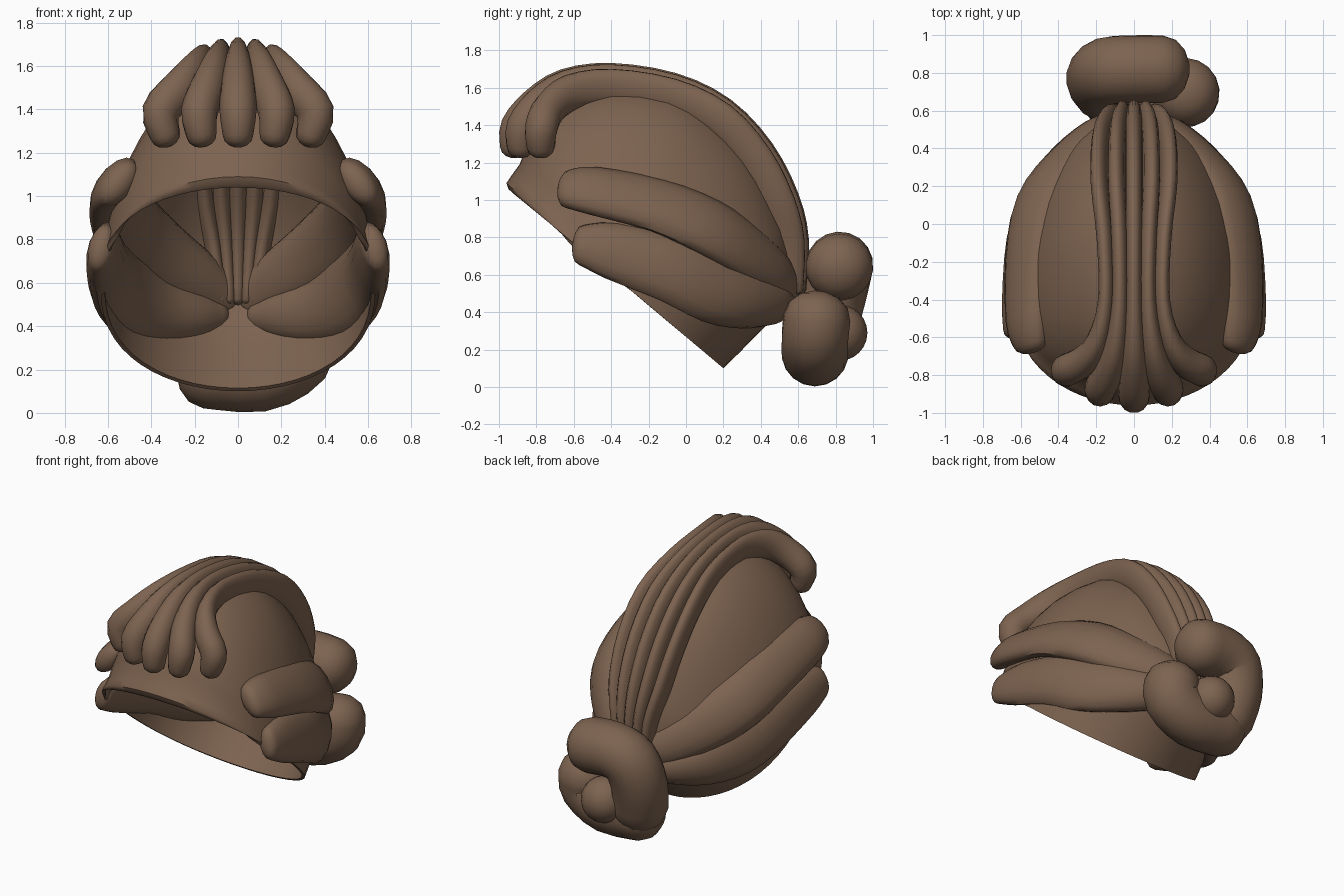
import bpy, bmesh, math
from mathutils import Vector

cube = bpy.data.objects.get("Cube")
if cube:
    bpy.data.objects.remove(cube, do_unlink=True)

CENTER = Vector((0, -0.37, 0.58))

brown = bpy.data.materials.new("hair_brown")
brown.use_nodes = True
color = (0.205, 0.125, 0.08, 1)
brown.diffuse_color = color
bsdf = brown.node_tree.nodes["Principled BSDF"]
bsdf.inputs["Base Color"].default_value = color
bsdf.inputs["Roughness"].default_value = 0.8


def finish(bm, name):
    """Turn a bmesh into a smooth brown object."""
    bmesh.ops.recalc_face_normals(bm, faces=bm.faces)
    mesh = bpy.data.meshes.new(name)
    bm.to_mesh(mesh)
    bm.free()
    mesh.materials.append(brown)
    obj = bpy.data.objects.new(name, mesh)
    bpy.context.collection.objects.link(obj)
    bpy.ops.object.select_all(action='DESELECT')
    obj.select_set(True)
    bpy.context.view_layer.objects.active = obj
    bpy.ops.object.shade_smooth_by_angle(angle=math.radians(50))


def spline(points, steps):
    """Sample a smooth curve through points of any dimension."""
    last = len(points) - 1
    out = []
    for i in range(last):
        quad = [points[max(0, min(last, i + o))] for o in (-1, 0, 1, 2)]
        for s in range(steps):
            t = s / steps
            out.append([0.5 * (2 * b + (c - a) * t + (2 * a - 5 * b + 4 * c - d) * t * t
                               + (3 * b - a - 3 * c + d) * t ** 3)
                        for a, b, c, d in zip(*quad)])
    out.append(list(points[-1]))
    return out


def lock(name, points, sides=14, steps=3):
    """Loft a round-ended lock of hair through (x, y, z, half width, half depth) points."""
    path = spline(points, steps)
    pos = [Vector(p[:3]) for p in path]
    rings = []
    for i, p in enumerate(path):
        tangent = (pos[min(i + 1, len(pos) - 1)] - pos[max(i - 1, 0)]).normalized()
        across = tangent.cross(pos[i] - CENTER).normalized()
        rings.append((pos[i], tangent, across, across.cross(tangent), p[3], p[4]))

    def cap(ring, sign):
        c, t, u, v, a, b = ring
        return [(c + t * sign * math.sin(w) * min(a, b) * 0.8, t, u, v, a * math.cos(w), b * math.cos(w))
                for w in (0.5, 0.95, 1.35)]

    rings = cap(rings[0], -1)[::-1] + rings + cap(rings[-1], 1)
    bm = bmesh.new()
    loops = []
    for c, t, u, v, a, b in rings:
        loops.append([bm.verts.new(c + u * a * math.cos(w) + v * b * math.sin(w))
                      for w in (math.tau * j / sides for j in range(sides))])
    for one, two in zip(loops, loops[1:]):
        for j in range(sides):
            k = (j + 1) % sides
            bm.faces.new((one[j], one[k], two[k], two[j]))
    bm.faces.new(loops[0])
    bm.faces.new(loops[-1])
    finish(bm, name)


# Scalp shell: a fan of half ellipses following the side profile, squarer at the brow
profile = [(-.93, 1.04), (-.96, 1.09), (-.89, 1.19), (-.82, 1.35), (-.66, 1.51), (-.4, 1.6), (-.08, 1.57),
           (.14, 1.45), (.34, 1.25), (.48, 1.0), (.57, .71), (.52, .45), (.39, .29), (.2, .1)]
bm = bmesh.new()
rows = []
SEGMENTS = 28
samples = spline(profile, 2)
for i, (y, z) in enumerate(samples):
    t = i / (len(samples) - 1)
    power = 0.75 + 0.35 * math.sin(math.pi * t) + 0.1 * t
    row = []
    for j in range(SEGMENTS + 1):
        phi = math.pi * j / SEGMENTS
        s = max(0, math.sin(phi)) ** power
        row.append(bm.verts.new((0.635 * math.cos(phi), CENTER.y + (y - CENTER.y) * s,
                                 CENTER.z + (z - CENTER.z) * s)))
    rows.append(row)
for one, two in zip(rows, rows[1:]):
    for j in range(SEGMENTS):
        bm.faces.new((one[j], one[j + 1], two[j + 1], two[j]))
bmesh.ops.remove_doubles(bm, verts=bm.verts, dist=0.0005)
bmesh.ops.recalc_face_normals(bm, faces=bm.faces)
bmesh.ops.solidify(bm, geom=bm.faces[:], thickness=0.02)
finish(bm, "scalp_shell")

# Five top locks: (spread, y, z, half width, half depth, pull back, drop)
top_path = [(.168, -.92, 1.28, .07, .075, .036, 0), (.178, -.905, 1.39, .085, .09, .033, 0),
            (.135, -.8, 1.51, .08, .095, .018, .005), (.095, -.64, 1.605, .062, .1, .006, .008),
            (.072, -.4, 1.635, .045, .1, 0, .008), (.076, -.08, 1.585, .045, .1, 0, .008),
            (.09, .18, 1.46, .046, .1, 0, .008), (.09, .38, 1.25, .046, .1, -.003, .008),
            (.08, .51, 1.0, .046, .1, -.006, .004), (.06, .565, .78, .042, .095, -.006, 0),
            (.042, .56, .52, .036, .085, -.004, 0)]
for k in range(-2, 3):
    lock(f"top_lock_{k + 3}",
         [(k * spread, y + pull * k * k, z - drop * k * k, w, d)
          for spread, y, z, w, d, pull, drop in top_path])

# Swept side rolls, mirrored
upper_roll = [(.55, -.63, 1.06, .12, .07), (.57, -.5, 1.05, .15, .08), (.56, -.15, .97, .17, .08),
              (.5, .13, .85, .18, .09), (.36, .33, .72, .17, .09), (.18, .48, .6, .14, .09),
              (.05, .55, .52, .09, .06)]
lower_roll = [(.63, -.56, .76, .11, .06), (.62, -.4, .73, .155, .075), (.59, -.08, .63, .18, .08),
              (.5, .14, .53, .19, .09), (.37, .32, .47, .16, .1), (.2, .46, .45, .12, .1),
              (.1, .52, .45, .08, .07)]
for side, sign in (("left", 1), ("right", -1)):
    for label, path in (("upper", upper_roll), ("lower", lower_roll)):
        lock(f"{side}_{label}_roll", [(sign * p[0], *p[1:]) for p in path])

# Knotted bun: two fat coils wrapped around a small core
upper_coil = [(.15, .82, .64), (-.02, .82, .65), (-.14, .81, .6), (-.18, .77, .44), (-.15, .72, .26)]
lower_coil = [(.27, .7, .37), (.26, .69, .27), (.1, .69, .185), (-.14, .69, .2)]
for label, path in (("upper", upper_coil), ("lower", lower_coil)):
    lock(f"bun_{label}_coil", [(*p, .18, .18) for p in path], sides=18)

bm = bmesh.new()
bmesh.ops.create_uvsphere(bm, u_segments=18, v_segments=12, radius=0.15)
bmesh.ops.translate(bm, verts=bm.verts, vec=(.05, .82, .29))
finish(bm, "bun_core")
